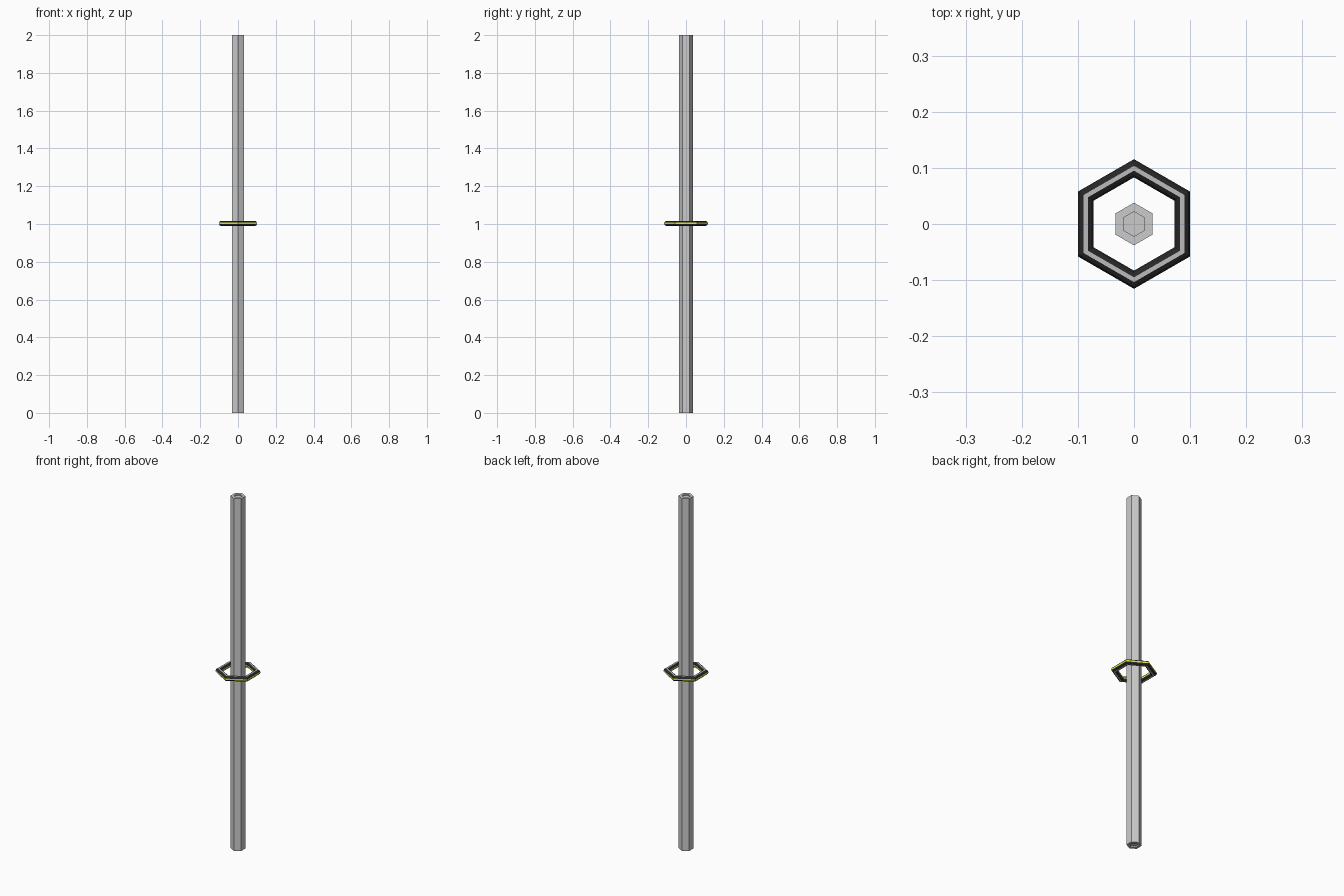
import bpy, bmesh
from math import cos, sin, pi

if "Cube" in bpy.data.objects:
    bpy.data.objects.remove(bpy.data.objects["Cube"])


def hex_points(radius, z):
    # pointed along +-y, flat along +-x
    return [(radius * cos(pi / 2 + i * pi / 3), radius * sin(pi / 2 + i * pi / 3), z) for i in range(6)]


def finish(bm, name, mats=()):
    bmesh.ops.recalc_face_normals(bm, faces=bm.faces[:])
    mesh = bpy.data.meshes.new(name)
    bm.to_mesh(mesh)
    bm.free()
    obj = bpy.data.objects.new(name, mesh)
    for m in mats:
        mesh.materials.append(m)
    bpy.context.collection.objects.link(obj)
    return obj


def material(name, color):
    m = bpy.data.materials.new(name)
    m.diffuse_color = color
    m.use_nodes = True
    m.node_tree.nodes["Principled BSDF"].inputs["Base Color"].default_value = m.diffuse_color
    return m


# Hexagonal rod with a shallow hexagonal recess in both ends
bm = bmesh.new()
profile = [(0.022, 0.008), (0.022, 0.0), (0.038, 0.0), (0.038, 2.0), (0.022, 2.0), (0.022, 1.992)]
loops = [[bm.verts.new(p) for p in hex_points(r, z)] for r, z in profile]
for a, b in zip(loops, loops[1:]):
    for i in range(6):
        j = (i + 1) % 6
        bm.faces.new((a[i], a[j], b[j], b[i]))
bm.faces.new(loops[0])
bm.faces.new(loops[-1])
finish(bm, "hex_rod")

# Floating hexagonal ring with a rounded section and coloured stripes
black = material("black", (0.02, 0.02, 0.02, 1))
yellow = material("yellow", (0.75, 0.8, 0.05, 1))
grey = material("grey", (0.5, 0.5, 0.5, 1))
SIDES, TUBE, CENTRE = 12, 0.0145, 0.086
bm = bmesh.new()
loops = []
for k in range(SIDES):
    t = 2 * pi * (k - 0.5) / SIDES
    radius = (CENTRE + TUBE * cos(t)) / cos(pi / 6)
    loops.append([bm.verts.new(p) for p in hex_points(radius, 1.003 + TUBE * sin(t))])
for k in range(SIDES):
    a, b = loops[k], loops[(k + 1) % SIDES]
    for i in range(6):
        j = (i + 1) % 6
        f = bm.faces.new((a[i], a[j], b[j], b[i]))
        f.material_index = {0: 1, 6: 1, 3: 2, 9: 2}.get(k, 0)
finish(bm, "hex_ring", (black, yellow, grey))
